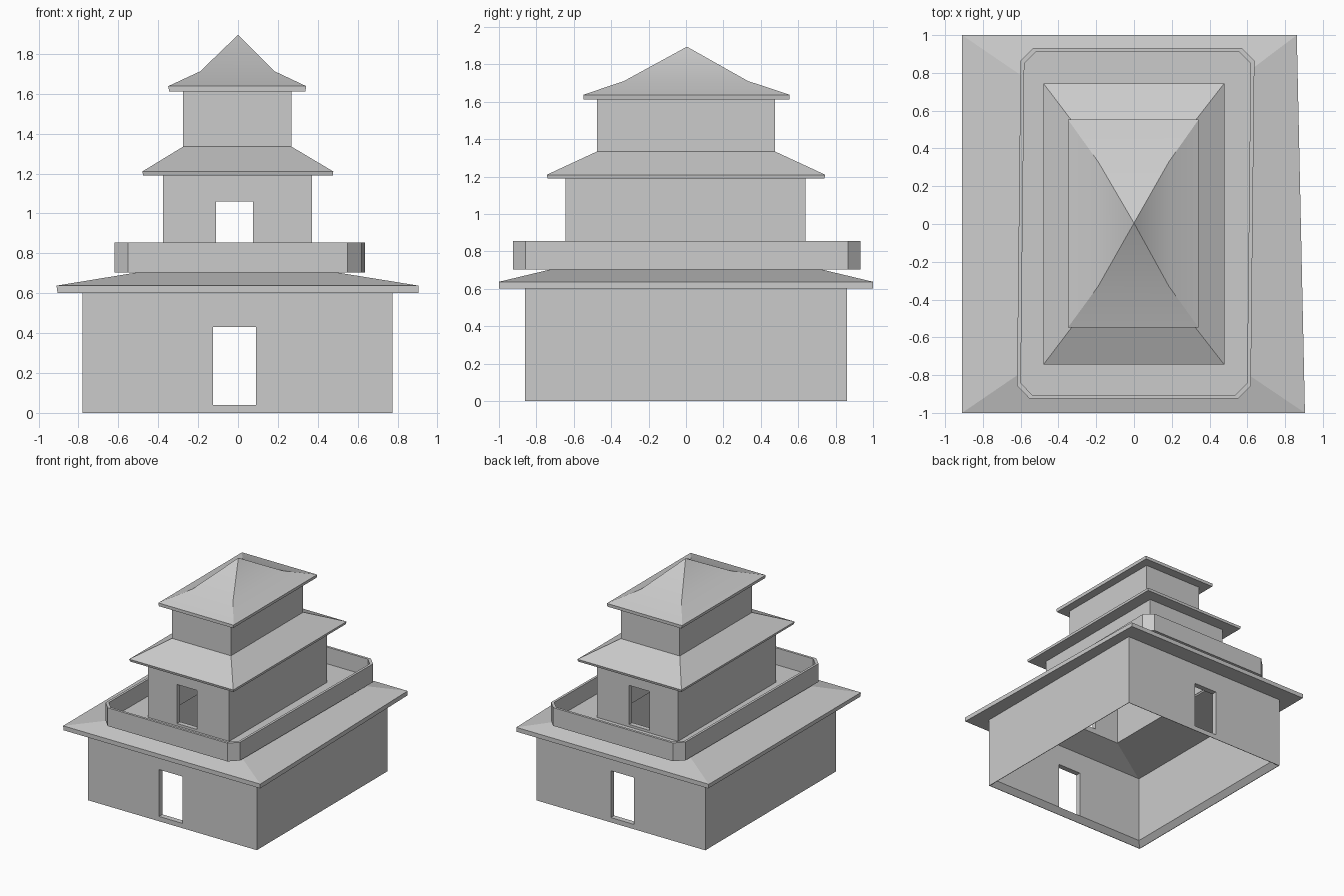
import bpy, bmesh, math

if "Cube" in bpy.data.objects:
    bpy.data.objects.remove(bpy.data.objects["Cube"])


def ring(x0, x1, y0, y1, z, c=0.0):
    """Rectangle outline at height z, corners cut by c."""
    if c == 0:
        return [(x0, y0, z), (x1, y0, z), (x1, y1, z), (x0, y1, z)]
    return [(x0 + c, y0, z), (x1 - c, y0, z), (x1, y0 + c, z), (x1, y1 - c, z),
            (x1 - c, y1, z), (x0 + c, y1, z), (x0, y1 - c, z), (x0, y0 + c, z)]


def loft(name, rings, closed=True, apex=None):
    """Skin rings; closed joins last to first, else caps the bottom and tops with apex."""
    bm = bmesh.new()
    loops = [[bm.verts.new(p) for p in r] for r in rings]
    pairs = list(zip(loops, loops[1:]))
    if closed:
        pairs.append((loops[-1], loops[0]))
    n = len(loops[0])
    for a, b in pairs:
        for i in range(n):
            j = (i + 1) % n
            bm.faces.new((a[i], a[j], b[j], b[i]))
    if not closed:
        bm.faces.new(loops[0][::-1])
        tip = bm.verts.new(apex)
        for i in range(n):
            bm.faces.new((loops[-1][i], loops[-1][(i + 1) % n], tip))
    bmesh.ops.recalc_face_normals(bm, faces=bm.faces)
    me = bpy.data.meshes.new(name)
    bm.to_mesh(me)
    bm.free()
    ob = bpy.data.objects.new(name, me)
    bpy.context.collection.objects.link(ob)
    return ob


def walls(name, x0, x1, y0, y1, z0, z1, t, foot=0.0):
    """Hollow storey; foot tapers the inner wall down to the outer edge."""
    e = 0.004 if foot else t
    return loft(name, [ring(x0, x1, y0, y1, z0), ring(x0, x1, y0, y1, z1),
                       ring(x0 + t, x1 - t, y0 + t, y1 - t, z1),
                       ring(x0 + t, x1 - t, y0 + t, y1 - t, z0 + max(foot, 0.02)),
                       ring(x0 + e, x1 - e, y0 + e, y1 - e, z0)])


def cut_door(ob, x0, x1, z0, z1):
    """Opening through both the front and the back wall."""
    bpy.ops.mesh.primitive_cube_add(size=1, location=((x0 + x1) / 2, 0, (z0 + z1) / 2))
    cutter = bpy.context.object
    cutter.scale = (x1 - x0, 3, z1 - z0)
    cutter.hide_render = True
    mod = ob.modifiers.new("door", 'BOOLEAN')
    mod.object, mod.operation, mod.solver = cutter, 'DIFFERENCE', 'EXACT'
    bpy.context.view_layer.objects.active = ob
    bpy.ops.object.modifier_apply(modifier=mod.name)
    bpy.data.objects.remove(cutter)


# Storeys
lower = walls("lower_walls", -0.78, 0.775, -0.86, 0.86, 0, 0.605, 0.045, 0.04)
cut_door(lower, -0.125, 0.09, 0.04, 0.43)
middle = walls("middle_walls", -0.375, 0.37, -0.645, 0.64, 0.69, 1.19, 0.04)
cut_door(middle, -0.11, 0.075, 0.735, 1.06)
walls("upper_walls", -0.275, 0.268, -0.475, 0.475, 1.32, 1.615, 0.03)

# Lower roof, with the slightly skewed back right corner
roof = loft("lower_roof", [ring(-0.74, 0.735, -0.82, 0.82, 0.602),
                           ring(-0.905, 0.905, -1, 1, 0.602),
                           ring(-0.91, 0.905, -1, 1, 0.638),
                           ring(-0.5, 0.49, -0.72, 0.72, 0.705),
                           ring(-0.335, 0.33, -0.605, 0.6, 0.705),
                           ring(-0.335, 0.33, -0.605, 0.6, 0.69)])
for v in roof.data.vertices:
    if v.co.x > 0.85 and v.co.y > 0.9:
        v.co.x -= 0.043

# Balcony deck and parapet with cut corners
bal = loft("balcony", [ring(-0.335, 0.33, -0.605, 0.6, 0.703, 0.005),
                       ring(-0.61, 0.628, -0.925, 0.933, 0.703, 0.068),
                       ring(-0.61, 0.628, -0.925, 0.933, 0.855, 0.068),
                       ring(-0.59, 0.608, -0.905, 0.913, 0.855, 0.062),
                       ring(-0.59, 0.608, -0.905, 0.913, 0.715, 0.062),
                       ring(-0.335, 0.33, -0.605, 0.6, 0.715, 0.005)])
for v in bal.data.vertices:
    v.co.x += 0.011 * v.co.y

# Middle roof
loft("middle_roof", [ring(-0.34, 0.335, -0.6, 0.6, 1.19),
                     ring(-0.475, 0.475, -0.74, 0.74, 1.19),
                     ring(-0.48, 0.478, -0.745, 0.745, 1.21),
                     ring(-0.275, 0.268, -0.475, 0.475, 1.335),
                     ring(-0.245, 0.238, -0.445, 0.445, 1.335),
                     ring(-0.245, 0.238, -0.445, 0.445, 1.32)])

# Top roof with a steeper peak
top = loft("top_roof", [ring(-0.345, 0.338, -0.548, 0.552, 1.612),
                        ring(-0.35, 0.342, -0.548, 0.553, 1.638),
                        ring(-0.19, 0.185, -0.33, 0.33, 1.712)],
           closed=False, apex=(0, 0.005, 1.895))
bpy.ops.object.select_all(action='DESELECT')
top.select_set(True)
bpy.context.view_layer.objects.active = top
bpy.ops.object.shade_smooth_by_angle(angle=math.radians(30))
